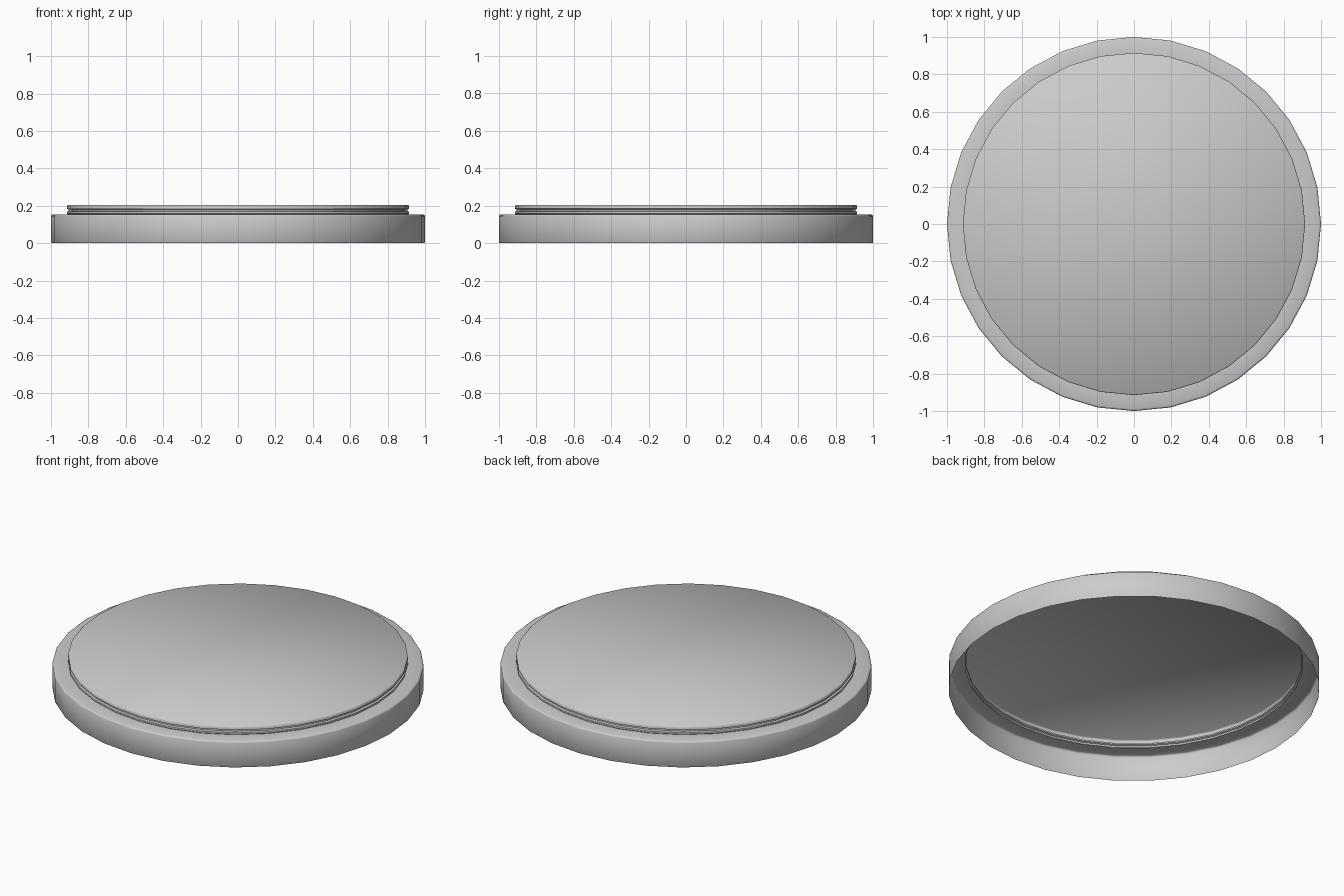
import bpy, bmesh, math

old = bpy.data.objects.get("Cube")
if old:
    bpy.data.objects.remove(old, do_unlink=True)

SIDES = 32

# One plain grey for the whole lid
grey = bpy.data.materials.new("light_grey")
grey.use_nodes = True
colour = (0.6, 0.6, 0.6, 1)
grey.diffuse_color = colour
grey.node_tree.nodes["Principled BSDF"].inputs["Base Color"].default_value = colour


def lathe(name, profile, cap=False):
    """Turn a (radius, height) profile around z, optionally closing its last ring."""
    bm = bmesh.new()
    rings = []
    for r, z in profile:
        rings.append([bm.verts.new((r * math.cos(math.tau * i / SIDES),
                                    r * math.sin(math.tau * i / SIDES), z))
                      for i in range(SIDES)])
    for low, high in zip(rings, rings[1:]):
        for i in range(SIDES):
            j = (i + 1) % SIDES
            bm.faces.new((low[i], low[j], high[j], high[i]))
    if cap:
        bm.faces.new(rings[-1])
    mesh = bpy.data.meshes.new(name)
    bm.to_mesh(mesh)
    bm.free()
    mesh.materials.append(grey)
    obj = bpy.data.objects.new(name, mesh)
    bpy.context.collection.objects.link(obj)
    bpy.ops.object.select_all(action="DESELECT")
    obj.select_set(True)
    bpy.context.view_layer.objects.active = obj
    bpy.ops.object.shade_smooth_by_angle(angle=math.radians(50))
    return obj


# Open-bottomed outer wall with a softened shoulder and a flat flange
lathe("outer_rim", [(0.997, 0), (1, 0.005), (1, 0.145), (0.997, 0.151),
                    (0.99, 0.154), (0.91, 0.154)])

# Raised disc with a narrow groove around its side
lathe("raised_top", [(0.91, 0.154), (0.915, 0.158), (0.915, 0.168), (0.905, 0.172),
                     (0.905, 0.18), (0.915, 0.184), (0.915, 0.199), (0.91, 0.204)],
      cap=True)
